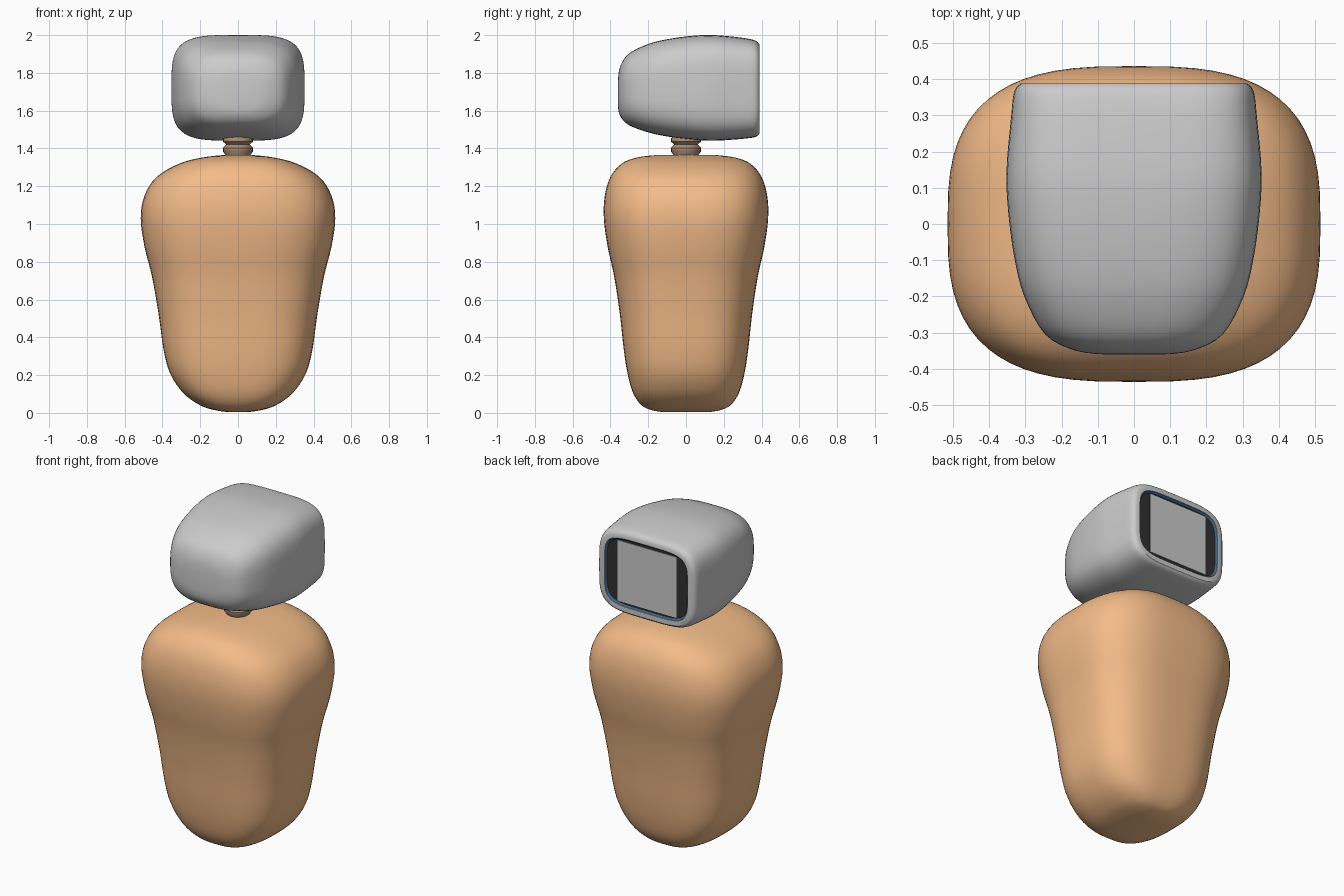
import bpy, bmesh
from math import cos, sin, pi, copysign
from mathutils import Vector

if "Cube" in bpy.data.objects:
    bpy.data.objects.remove(bpy.data.objects["Cube"])


def material(name, color):
    m = bpy.data.materials.new(name)
    m.diffuse_color = (*color, 1)
    m.use_nodes = True
    m.node_tree.nodes["Principled BSDF"].inputs["Base Color"].default_value = m.diffuse_color
    return m


def superellipse(a, b, n, count=64):
    def f(t, r):
        return copysign(abs(t) ** (2 / n), t) * r
    return [(f(cos(2 * pi * i / count), a), f(sin(2 * pi * i / count), b))
            for i in range(count)]


def smooth_rows(rows, steps=4):
    """Catmull-Rom interpolation of profile rows."""
    out = []
    for i in range(len(rows) - 1):
        p0, p1, p2, p3 = (Vector(rows[min(max(i + k, 0), len(rows) - 1)])
                          for k in (-1, 0, 1, 2))
        for s in range(steps):
            t = s / steps
            out.append(0.5 * (2 * p1 + (p2 - p0) * t
                              + (2 * p0 - 5 * p1 + 4 * p2 - p3) * t * t
                              + (3 * p1 - p0 - 3 * p2 + p3) * t ** 3))
    return out + [Vector(rows[-1])]


def loft(name, rings, mat=None, caps=(True, True), angle=40):
    bm = bmesh.new()
    vs = [[bm.verts.new(p) for p in ring] for ring in rings]
    n = len(vs[0])
    for a, b in zip(vs, vs[1:]):
        for i in range(n):
            j = (i + 1) % n
            bm.faces.new((a[i], a[j], b[j], b[i]))
    if caps[0]:
        bm.faces.new(vs[0][::-1])
    if caps[1]:
        bm.faces.new(vs[-1])
    bmesh.ops.recalc_face_normals(bm, faces=bm.faces)
    me = bpy.data.meshes.new(name)
    bm.to_mesh(me)
    bm.free()
    ob = bpy.data.objects.new(name, me)
    bpy.context.collection.objects.link(ob)
    if mat:
        me.materials.append(mat)
    bpy.ops.object.select_all(action='DESELECT')
    ob.select_set(True)
    bpy.context.view_layer.objects.active = ob
    bpy.ops.object.shade_smooth_by_angle(angle=angle * pi / 180)
    return ob


orange = material("orange", (0.9, 0.5, 0.25))
brown = material("brown", (0.4, 0.26, 0.16))
black = material("black", (0.03, 0.03, 0.03))
blue = material("dark_blue", (0.05, 0.13, 0.25))

# Body: (half width, half depth, height)
body = [(0.05, 0.12, 0.004), (0.12, 0.18, 0.014), (0.20, 0.235, 0.04),
        (0.29, 0.28, 0.105), (0.36, 0.31, 0.21), (0.395, 0.33, 0.34),
        (0.42, 0.35, 0.52), (0.455, 0.38, 0.72), (0.495, 0.415, 0.88),
        (0.515, 0.435, 1.03), (0.495, 0.43, 1.15), (0.43, 0.40, 1.25),
        (0.31, 0.34, 1.32), (0.19, 0.26, 1.352), (0.08, 0.16, 1.365)]
loft("body", [[(x, y, z) for x, y in superellipse(a, b, 2.9)]
              for a, b, z in smooth_rows(body)], orange)

# Neck bellows: (radius, height)
neck = [(0.06, 1.33), (0.065, 1.365), (0.08, 1.385), (0.08, 1.402),
        (0.062, 1.42), (0.08, 1.437), (0.08, 1.452), (0.06, 1.48)]
loft("neck", [[(r * cos(2 * pi * i / 20), r * sin(2 * pi * i / 20), z)
               for i in range(20)] for r, z in neck], brown)


def upright_ring(a, low, high, y, n):
    c, h = (low + high) / 2, (high - low) / 2
    return [(x, y, c + z) for x, z in superellipse(a, h, n)]


# Head shell: (half width, underside, top, y, squareness)
head = [(0.07, 1.63, 1.75, -0.361, 2.5), (0.16, 1.575, 1.83, -0.350, 2.7),
        (0.245, 1.525, 1.90, -0.305, 3.0), (0.303, 1.485, 1.953, -0.20, 3.3),
        (0.331, 1.462, 1.98, -0.09, 3.5), (0.348, 1.446, 1.997, 0.04, 3.7),
        (0.352, 1.441, 2.0, 0.15, 3.9), (0.34, 1.45, 1.987, 0.29, 4.1),
        (0.331, 1.46, 1.972, 0.365, 4.2), (0.312, 1.476, 1.952, 0.388, 4.3)]
shell = [upright_ring(*r) for r in smooth_rows(head)]
opening = (0.282, 1.507, 1.925)
shell += [upright_ring(*opening, 0.388, 5), upright_ring(*opening, 0.365, 5)]
loft("head_shell", shell)

# Blue lining of the screen opening
loft("screen_lining", [upright_ring(0.281, 1.508, 1.924, 0.386, 5),
                       upright_ring(0.272, 1.517, 1.915, 0.376, 5)],
     blue, (False, False))
# Black bezel
loft("screen_bezel", [upright_ring(0.274, 1.515, 1.917, 0.366, 5),
                      upright_ring(0.274, 1.515, 1.917, 0.376, 5)], black)
# Screen panel
bpy.ops.mesh.primitive_cube_add(size=1, location=(0, 0.376, 1.716))
panel = bpy.context.object
panel.name = "screen_panel"
panel.scale = (0.40, 0.008, 0.372)
